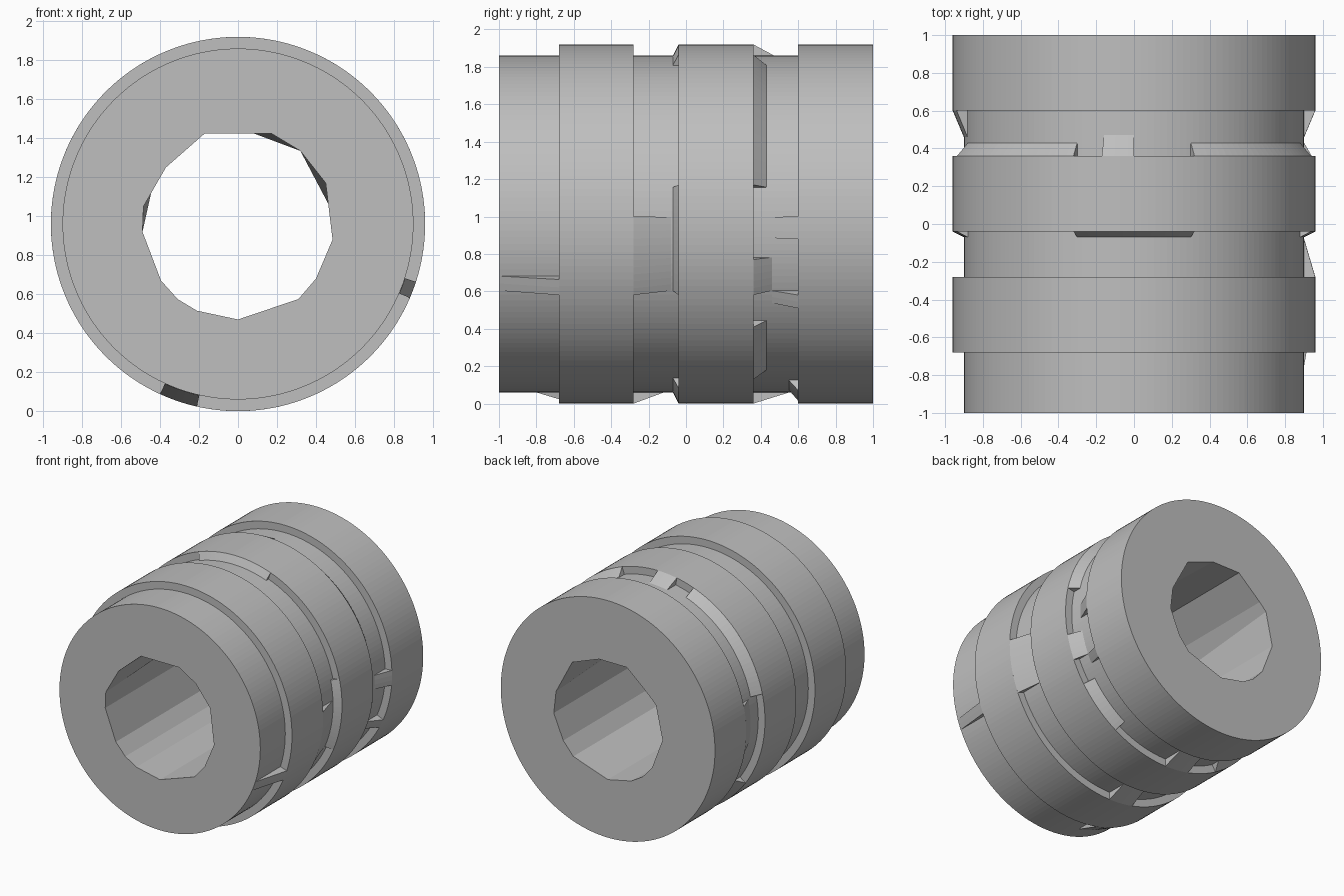
import bpy, bmesh, math

if "Cube" in bpy.data.objects:
    bpy.data.objects.remove(bpy.data.objects["Cube"])

CZ, R, GROOVE, SEG = 0.96, 0.96, 0.90, 160

grey = bpy.data.materials.new("metal grey")
grey.diffuse_color = (0.52, 0.52, 0.52, 1)
grey.use_nodes = True
grey.node_tree.nodes["Principled BSDF"].inputs["Base Color"].default_value = grey.diffuse_color


def finish(bm, name):
    bmesh.ops.recalc_face_normals(bm, faces=bm.faces)
    mesh = bpy.data.meshes.new(name)
    bm.to_mesh(mesh)
    bm.free()
    mesh.materials.append(grey)
    ob = bpy.data.objects.new(name, mesh)
    bpy.context.collection.objects.link(ob)
    return ob


def bridge(bm, a, b):
    n = len(a)
    for i in range(n):
        j = (i + 1) % n
        bm.faces.new((a[i], a[j], b[j], b[i]))


# Stepped drum, turned around the y axis
bm = bmesh.new()
profile = [(-1, GROOVE), (-.68, GROOVE), (-.68, R), (-.28, R), (-.28, GROOVE),
           (-.04, GROOVE), (-.04, R), (.36, R), (.36, GROOVE), (.60, GROOVE),
           (.60, R), (1, R)]
rings = []
for y, r in profile:
    rings.append([bm.verts.new((r * math.cos(2 * math.pi * i / SEG), y,
                                CZ + r * math.sin(2 * math.pi * i / SEG)))
                  for i in range(SEG)])
for a, b in zip(rings, rings[1:]):
    bridge(bm, a, b)

# Faceted bore, with slightly different corners at each end
front_hole = [(-.17, 1.425), (.17, 1.425), (.32, 1.335), (.45, 1.17), (.485, .88),
              (.40, .68), (.31, .575), (0, .47), (-.21, .515), (-.31, .575),
              (-.395, .67), (-.49, .92), (-.485, 1.05), (-.37, 1.25)]
back_hole = [(-.17, 1.425), (.08, 1.425), (.32, 1.335), (.465, 1.06), (.485, .88),
             (.40, .68), (.31, .575), (0, .47), (-.21, .515), (-.31, .575),
             (-.395, .67), (-.49, .92), (-.43, 1.19), (-.37, 1.25)]
holes = [[bm.verts.new((x, y, z)) for x, z in pts]
         for y, pts in ((-1, front_hole), (1, back_hole))]
bridge(bm, holes[0], holes[1])

# Flat end faces between rim and bore
bm.edges.ensure_lookup_table()
for y in (-1, 1):
    edges = [e for e in bm.edges
             if e.is_boundary and all(abs(v.co.y - y) < 1e-5 for v in e.verts)]
    bmesh.ops.triangle_fill(bm, edges=edges, use_beauty=True)
finish(bm, "stepped_drum")


# Sloping keys that run from a shoulder down to the groove floor
def key(name, y_high, y_low, a0, a1):
    bm = bmesh.new()
    n = max(2, round((a1 - a0) / 2.25))
    rows = []
    for i in range(n + 1):
        a = math.radians(a0 + (a1 - a0) * i / n)
        rows.append([bm.verts.new((r * math.cos(a), y, CZ + r * math.sin(a)))
                     for y, r in ((y_high, R), (y_low, GROOVE + .001), (y_high, GROOVE - .01))])
    for p, q in zip(rows, rows[1:]):
        bm.faces.new((p[0], p[1], q[1], q[0]))
        bm.faces.new((p[1], p[2], q[2], q[1]))
        bm.faces.new((p[2], p[0], q[0], q[2]))
    bm.faces.new(rows[0])
    bm.faces.new(rows[-1])
    finish(bm, name)


keys = {
    "front_key": [(-.68, -1, -23.3, -18), (-.68, -.87, 245.4, 257.3)],
    "middle_key": [(-.04, -.07, 70.5, 109.5), (-.04, -.07, -23.3, 12.6),
                   (-.04, -.07, 167.4, 203.3), (-.04, -.07, 246, 294),
                   (-.28, -.08, -23.3, 2.4), (-.28, -.12, 257, 270)],
    "rear_key": [(.36, .43, 12.6, 70.5), (.36, .43, 109.5, 167.4),
                 (.36, .47, 90, 100.2), (.36, .46, -23.3, -11.4),
                 (.60, .46, -4.8, 2.4), (.60, .46, -28, -23.3),
                 (.60, .46, 168, 190), (.36, .55, 257, 270),
                 (.60, .55, 280, 292), (.36, .43, 300, 325),
                 (.36, .43, 215, 240)],
}
for name, items in keys.items():
    for n, item in enumerate(items, 1):
        key(f"{name}_{n}", *item)
